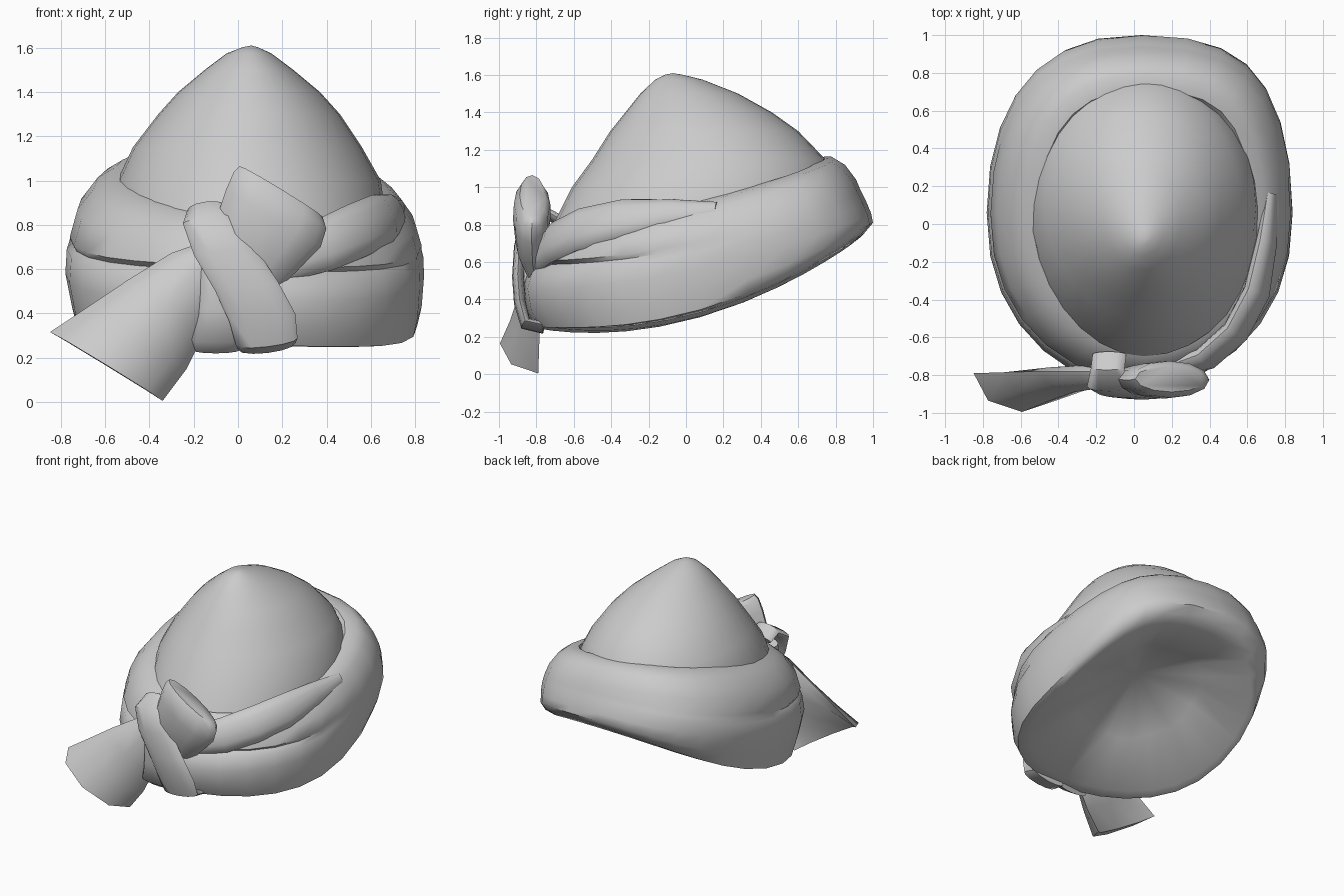
import bpy, bmesh, math
from mathutils import Vector

cube = bpy.data.objects.get("Cube")
if cube:
    bpy.data.objects.remove(cube, do_unlink=True)

cloth = bpy.data.materials.new("grey_cloth")
cloth.use_nodes = True
COLOUR = (0.6, 0.6, 0.6, 1)
cloth.diffuse_color = COLOUR
cloth.node_tree.nodes["Principled BSDF"].inputs["Base Color"].default_value = COLOUR


def loft(name, rings, cap_start=False, cap_end=False, start_tip=None, end_tip=None, angle=45):
    """Skin a list of closed rings, with optional flat caps or pointed tips."""
    bm = bmesh.new()
    loops = [[bm.verts.new(p) for p in ring] for ring in rings]
    n = len(loops[0])
    for a, b in zip(loops, loops[1:]):
        for i in range(n):
            j = (i + 1) % n
            bm.faces.new((a[i], a[j], b[j], b[i]))
    if cap_start:
        bm.faces.new(loops[0][::-1])
    if cap_end:
        bm.faces.new(loops[-1])
    for tip, loop in ((start_tip, loops[0]), (end_tip, loops[-1])):
        if tip:
            v = bm.verts.new(tip)
            for i in range(n):
                bm.faces.new((loop[i], loop[(i + 1) % n], v))
    bmesh.ops.recalc_face_normals(bm, faces=bm.faces)
    mesh = bpy.data.meshes.new(name)
    bm.to_mesh(mesh)
    bm.free()
    mesh.materials.append(cloth)
    obj = bpy.data.objects.new(name, mesh)
    bpy.context.collection.objects.link(obj)
    bpy.ops.object.select_all(action='DESELECT')
    obj.select_set(True)
    bpy.context.view_layer.objects.active = obj
    bpy.ops.object.shade_smooth_by_angle(angle=math.radians(angle))


def spow(v, e):
    return math.copysign(abs(v) ** e, v)


def tilted_ring(rx, y0, y1, zf, zm, zb, cx=.03, tilt=0, groove=0, pleat=0, n=28):
    """Oval ring whose height follows front, middle and back values."""
    pts = []
    for i in range(n):
        a = 2 * math.pi * i / n
        # Fuller at the back, most of all on the left
        e = 0.91 - 0.09 * math.sin(a) - 0.1 * max(0, math.sin(2 * a)) * (math.sin(a) > 0)
        c, s = spow(math.cos(a), e), spow(math.sin(a), e)
        k = 1 - groove * min(1, max(0, 0.5 - 0.8 * s - 0.3 * c))
        z = zm + s * (zb - zf) / 2 + s * s * ((zf + zb) / 2 - zm) - tilt * c
        pts.append((cx + rx * c * k, (y0 + y1) / 2 + (y1 - y0) / 2 * s * k,
                    z + pleat * (-1) ** (i // 2)))
    return pts


def ribbon(name, sections, side, sides=12, angle=50):
    """Sweep an oval: sections are (x, y, z, half width, outer, inner thickness)."""
    side = Vector(side).normalized()
    pts = [Vector(s[:3]) for s in sections]
    rings = []
    for i, s in enumerate(sections):
        tan = pts[min(i + 1, len(pts) - 1)] - pts[max(i - 1, 0)]
        nrm = side.cross(tan).normalized()
        if i == 0 and nrm.y > 0:
            side = -side
            nrm = -nrm
        ring = []
        for j in range(sides):
            a = 2 * math.pi * j / sides
            t = s[4] if math.sin(a) > 0 else s[5]
            ring.append(pts[i] + side * s[3] * math.cos(a) + nrm * t * math.sin(a))
        rings.append(ring)
    loft(name, rings, True, True, angle=angle)


# Pointed crown: level ovals (left x, right x, front y, back y, z)
crown = [(-.56, .67, -.70, .80, .82), (-.545, .645, -.61, .80, 1.0),
         (-.475, .56, -.50, .745, 1.15), (-.36, .46, -.405, .60, 1.3),
         (-.27, .37, -.325, .46, 1.4), (-.15, .25, -.245, .28, 1.5),
         (-.05, .15, -.165, .09, 1.575), (.02, .09, -.11, -.02, 1.602)]
rings = []
for x0, x1, y0, y1, z in crown:
    rings.append([((x0 + x1) / 2 + (x1 - x0) / 2 * math.cos(i * math.pi / 16),
                   (y0 + y1) / 2 + (y1 - y0) / 2 * math.sin(i * math.pi / 16), z)
                  for i in range(32)])
loft("crown", rings, end_tip=(.06, -.07, 1.61), angle=80)

# Wrapped brim: pleated underside, lower roll, crease and upper roll
brim = [tilted_ring(.40, -.37, .52, .48, .54, .73, pleat=.012),
        tilted_ring(.71, -.70, .89, .25, .325, .70, cx=.04, tilt=-.01),
        tilted_ring(.765, -.80, .95, .25, .325, .75, cx=.045, tilt=-.02),
        tilted_ring(.79, -.85, 1.0, .34, .43, .81, cx=.04),
        tilted_ring(.81, -.87, .99, .46, .57, .86, tilt=.01),
        tilted_ring(.81, -.85, .965, .56, .67, .92, tilt=.02, groove=.01),
        tilted_ring(.805, -.83, .95, .592, .70, .95, tilt=.02, groove=.035),
        tilted_ring(.795, -.83, .935, .612, .725, .98, cx=.035, tilt=.02),
        tilted_ring(.765, -.81, .91, .69, .83, 1.04, cx=.04, tilt=.04),
        tilted_ring(.70, -.76, .85, .76, .915, 1.12, cx=.05, tilt=.05),
        tilted_ring(.635, -.71, .79, .81, .96, 1.155, cx=.06, tilt=.05),
        tilted_ring(.57, -.66, .71, .83, .97, 1.15, cx=.06, tilt=.05),
        tilted_ring(.51, -.58, .64, .77, .90, 1.05, cx=.06, tilt=.05)]
loft("brim", brim, start_tip=(.03, .06, .76), angle=50)

# Loose upper fold running from the knot to the left side
ribbon("side_fold", [(.20, -.77, .64, .10, .05, .05), (.38, -.71, .705, .12, .06, .06),
                     (.54, -.57, .775, .125, .06, .06), (.65, -.36, .825, .12, .06, .06),
                     (.70, -.10, .855, .09, .05, .05), (.725, .16, .88, .045, .03, .02)],
       (-.4, .15, 1))

# Knot: front wrap over an inner wrap
ribbon("knot_wrap", [(-.13, -.69, .83, .09, .03, .03), (-.14, -.77, .875, .09, .03, .03),
                     (-.13, -.86, .82, .12, .035, .03), (-.06, -.89, .68, .14, .035, .03),
                     (.04, -.90, .52, .145, .035, .03), (.11, -.89, .38, .15, .035, .03),
                     (.13, -.86, .27, .14, .035, .03), (.13, -.76, .25, .13, .03, .03)],
       (1, 0, .12))
ribbon("knot_inner", [(-.12, -.78, .76, .09, .05, .05), (-.09, -.84, .6, .09, .05, .06),
                      (-.07, -.85, .42, .11, .04, .06), (-.09, -.83, .28, .12, .03, .06),
                      (-.10, -.77, .235, .11, .02, .04)], (1, 0, 0))

# Upper ear of the knot
ribbon("upper_ear", [(.02, -.80, .58, .17, .06, .06), (.08, -.82, .70, .215, .09, .08),
                     (.16, -.825, .83, .25, .10, .10), (.19, -.825, .91, .245, .095, .10),
                     (.195, -.82, .95, .22, .07, .07)], (.85, 0, -.52))

# Flared tail hanging to the right, hollow behind its centre ridge
ribbon("lower_tail", [(-.10, -.78, .66, .10, .07, .04), (-.18, -.78, .60, .14, .09, .04),
                      (-.32, -.78, .44, .21, .11, .03), (-.46, -.785, .285, .265, .155, -.02),
                      (-.595, -.79, .16, .298, .205, -.10)], (.85, 0, -.52), sides=8)
